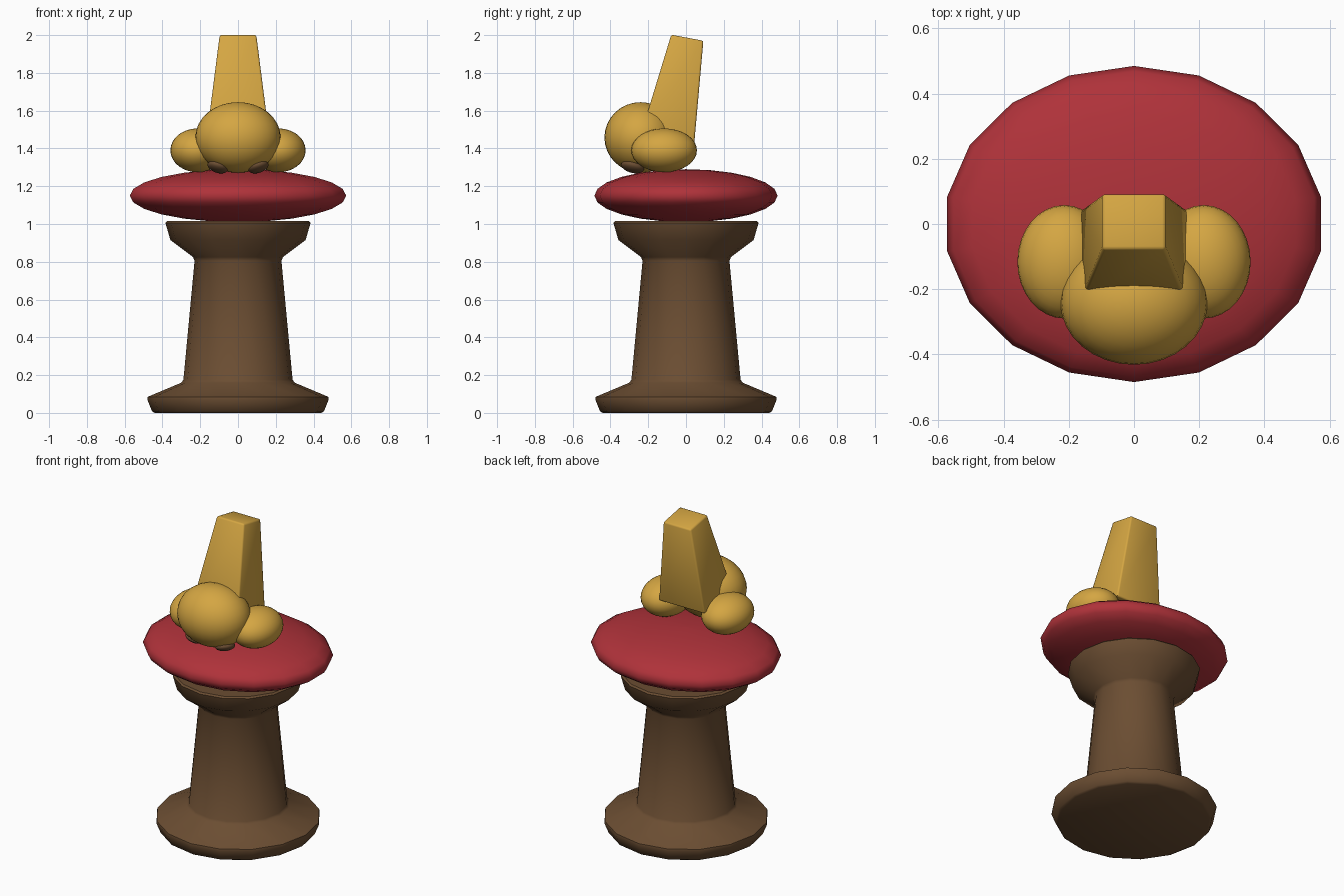
import bpy, bmesh, math
from mathutils import Matrix, Vector

cube = bpy.data.objects.get("Cube")
if cube:
    bpy.data.objects.remove(cube, do_unlink=True)


def material(name, rgb):
    m = bpy.data.materials.new(name)
    m.use_nodes = True
    col = (*rgb, 1)
    m.diffuse_color = col
    m.node_tree.nodes["Principled BSDF"].inputs["Base Color"].default_value = col
    return m


gold = material("gold", (0.66, 0.38, 0.055))
red = material("cushion red", (0.43, 0.032, 0.042))
brown = material("wood brown", (0.147, 0.075, 0.032))


def finish(bm, name, mat, angle):
    bmesh.ops.recalc_face_normals(bm, faces=bm.faces)
    mesh = bpy.data.meshes.new(name)
    bm.to_mesh(mesh)
    bm.free()
    mesh.materials.append(mat)
    ob = bpy.data.objects.new(name, mesh)
    bpy.context.collection.objects.link(ob)
    bpy.ops.object.select_all(action="DESELECT")
    ob.select_set(True)
    bpy.context.view_layer.objects.active = ob
    bpy.ops.object.shade_smooth_by_angle(angle=math.radians(angle))
    return ob


def lathe(name, mat, profile, sides, angle, stretch=1.0):
    """Revolve (radius, z) points, closing both ends; stretch scales x."""
    bm = bmesh.new()
    rings = []
    for r, z in profile:
        turns = [2 * math.pi * i / sides for i in range(sides)]
        rings.append([bm.verts.new((r * stretch * math.sin(a), r * math.cos(a), z))
                      for a in turns])
    for low, high in zip(rings, rings[1:]):
        for i in range(sides):
            j = (i + 1) % sides
            bm.faces.new((low[i], low[j], high[j], high[i]))
    bm.faces.new(rings[0])
    bm.faces.new(rings[-1])
    return finish(bm, name, mat, angle)


def ellipsoid(name, mat, centre, radii, tilt=0.0, pitch=0.0):
    bm = bmesh.new()
    bmesh.ops.create_uvsphere(bm, u_segments=32, v_segments=16, radius=1)
    turn = Matrix.Rotation(tilt, 4, "Y") @ Matrix.Rotation(pitch, 4, "X")
    bm.transform(Matrix.Translation(centre) @ turn @ Matrix.Diagonal((*radii, 1)))
    return finish(bm, name, mat, 60)


# Turned pedestal with flared foot and cup
lathe("pedestal", brown, [
    (0.44, 0), (0.455, 0.008), (0.48, 0.07), (0.478, 0.085), (0.3, 0.16),
    (0.289, 0.175), (0.23, 0.805), (0.238, 0.825), (0.358, 0.915),
    (0.384, 1.005), (0.375, 1.015)], 16, 40)

# Flattened oval cushion
steps = 12
cushion = []
for k in range(steps + 1):
    a = math.pi * k / steps
    cushion.append((max(0.485 * math.sin(a), 0.002), 1.15 - 0.14 * math.cos(a)))
lathe("cushion", red, cushion, 18, 60, 1.2)

# Rounded body, side lobes and small feet
ellipsoid("body", gold, (0, -0.24, 1.458), (0.226, 0.192, 0.187))
for side, label in ((1, "left"), (-1, "right")):
    ellipsoid(label + "_lobe", gold, (side * 0.214, -0.116, 1.39), (0.144, 0.174, 0.116))
    ellipsoid(label + "_foot", brown, (side * 0.107, -0.283, 1.302),
              (0.056, 0.062, 0.028), -side * 0.3, -0.25)

# Tapered leaning block: (half width, y, z) for each end of front and back
bm = bmesh.new()
corners = [(0.163, -0.236, 1.485), (0.163, 0.044, 1.43),
           (0.097, 0.092, 1.97), (0.097, -0.078, 2.002)]
lft = [bm.verts.new((w, y, z)) for w, y, z in corners]
rgt = [bm.verts.new((-w, y, z)) for w, y, z in corners]
bm.faces.new(lft)
bm.faces.new(rgt[::-1])
for i in range(4):
    j = (i + 1) % 4
    bm.faces.new((lft[i], rgt[i], rgt[j], lft[j]))
bmesh.ops.recalc_face_normals(bm, faces=bm.faces)
bmesh.ops.bevel(bm, geom=bm.edges[:], offset=0.01, segments=2, profile=0.5, affect="EDGES")
finish(bm, "leaning_block", gold, 50)
